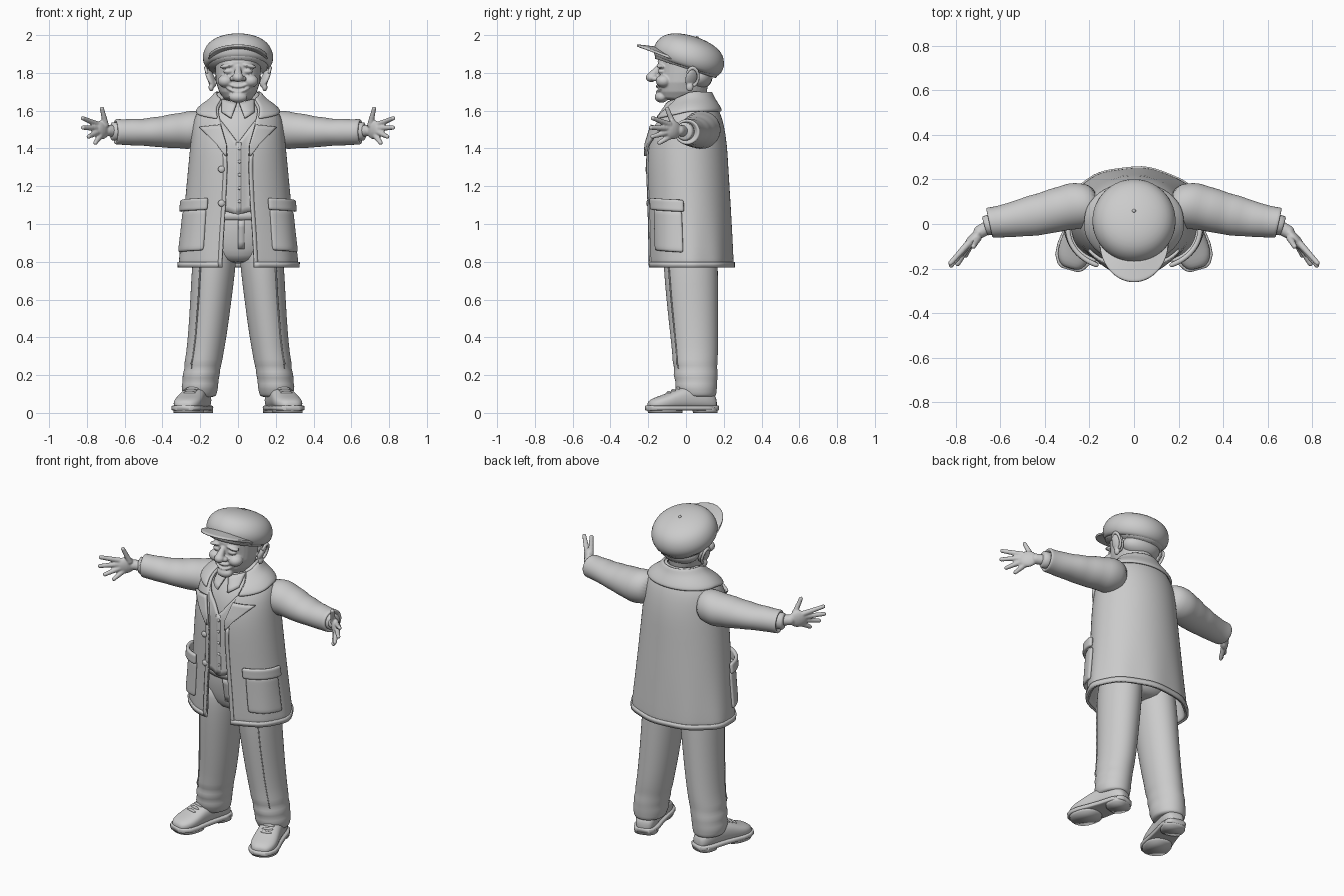
import bpy, bmesh, math
from mathutils import Matrix, Vector

if "Cube" in bpy.data.objects:
    bpy.data.objects.remove(bpy.data.objects["Cube"])

clay = bpy.data.materials.new("plain_grey")
clay.use_nodes = True
GREY = (0.6, 0.6, 0.6, 1)
clay.diffuse_color = GREY
clay.node_tree.nodes["Principled BSDF"].inputs["Base Color"].default_value = GREY


def finish(name, bm, mirror=False, thick=0, subsurf=0, voxel=0, smooth=4):
    bmesh.ops.recalc_face_normals(bm, faces=bm.faces)
    me = bpy.data.meshes.new(name)
    bm.to_mesh(me)
    bm.free()
    me.materials.append(clay)
    ob = bpy.data.objects.new(name, me)
    bpy.context.collection.objects.link(ob)
    for p in me.polygons:
        p.use_smooth = True
    if mirror:
        ob.modifiers.new("Mirror", 'MIRROR').use_mirror_merge = False
    if thick:
        m = ob.modifiers.new("Solidify", 'SOLIDIFY')
        m.thickness, m.offset = thick, 0
    if voxel:
        m = ob.modifiers.new("Remesh", 'REMESH')
        m.mode, m.voxel_size, m.use_smooth_shade = 'VOXEL', voxel, True
        m = ob.modifiers.new("Smooth", 'SMOOTH')
        m.iterations, m.factor = smooth, 0.5
    if subsurf:
        ob.modifiers.new("Subsurf", 'SUBSURF').levels = subsurf
        ob.modifiers["Subsurf"].render_levels = subsurf
    return ob


def add_tube(bm, rings, axis='Z', n=24, e=1.0, lean=0.0, mat=Matrix()):
    """Loft ellipses (x, y, z, a, b) lying across the given axis."""
    loops = []
    for x, y, z, a, b in rings:
        loop = []
        for i in range(n):
            t = math.tau * i / n
            c, s = math.cos(t), math.sin(t)
            p = a * math.copysign(abs(c) ** e, c)
            q = b * math.copysign(abs(s) ** e, s)
            d = {'Z': (p, q, 0), 'X': (lean * p, p, q), 'Y': (p, 0, q)}[axis]
            loop.append(bm.verts.new(mat @ (Vector((x, y, z)) + Vector(d))))
        loops.append(loop)
    for l, m in zip(loops, loops[1:]):
        for i in range(n):
            j = (i + 1) % n
            bm.faces.new((l[i], l[j], m[j], m[i]))
    bm.faces.new(loops[0])
    bm.faces.new(loops[-1])


def tube(name, rings, axis='Z', n=24, e=1.0, lean=0.0, mat=Matrix(), **kw):
    bm = bmesh.new()
    add_tube(bm, rings, axis, n, e, lean, mat)
    return finish(name, bm, **kw)


def surf(name, f, us, vs, **kw):
    """Open sheet of points f(u, v) with u and v in 0..1."""
    bm = bmesh.new()
    g = [[bm.verts.new(f(i / us, j / vs)) for i in range(us + 1)] for j in range(vs + 1)]
    for r, s in zip(g, g[1:]):
        for i in range(us):
            bm.faces.new((r[i], r[i + 1], s[i + 1], s[i]))
    return finish(name, bm, **kw)


def blob(bm, loc, size, rot=(0, 0, 0)):
    m = Matrix.Translation(loc)
    for ang, ax in zip(rot, "XYZ"):
        m = m @ Matrix.Rotation(ang, 4, ax)
    bmesh.ops.create_uvsphere(bm, u_segments=20, v_segments=12, radius=1,
                              matrix=m @ Matrix.Diagonal((*size, 1)))


def limb(bm, a, b, r, r2):
    a, b = Vector(a), Vector(b)
    for i in range(9):
        k = i / 8
        rad = r + (r2 - r) * k
        blob(bm, a.lerp(b, k), (rad, rad, rad))


# Coat rows: height, half width, front y, back y, half opening, front drop
ROWS = [(0.77, .315, -.195, .25, .085, 0), (0.8, .316, -.197, .25, .083, 0), (0.95, .297, -.2, .243, .075, 0),
        (1.1, .28, -.203, .235, .065, 0), (1.3, .262, -.21, .222, .056, 0),
        (1.42, .25, -.208, .216, .062, 0), (1.52, .24, -.185, .2, .09, 0),
        (1.58, .222, -.15, .182, .105, 0), (1.625, .185, -.115, .16, .11, .01),
        (1.66, .13, -.085, .135, .09, .02), (1.7, .1, -.07, .118, .075, .04)]


def row(z):
    z = min(max(z, ROWS[0][0]), ROWS[-1][0])
    for a, b in zip(ROWS, ROWS[1:]):
        if z <= b[0]:
            k = (z - a[0]) / (b[0] - a[0])
            return [p + (q - p) * k for p, q in zip(a, b)]


def coat_at(t, z, off=0):
    z, w, yf, yb, gap, drop = row(z)
    fold = 1 + 0.012 * math.sin(9 * t) * max(0, 1.1 - z) / 0.33
    d = (yb - yf) / 2
    return Vector(((w * fold + off) * math.sin(t), (yf + yb) / 2 - (d * fold + off) * math.cos(t),
                   z - drop * max(0, math.cos(t))))


def coat_front(x, z, off=0):
    return coat_at(math.asin(max(-1, min(1, x / row(z)[1]))), z, off)


def around(u, z):
    r = row(z)
    t0 = math.asin(r[4] / r[1])
    return t0 + (math.tau - 2 * t0) * u


def coat_shell(u, v):
    k = v * (len(ROWS) - 1)
    z = ROWS[round(k)][0]
    return coat_at(around(u, z), z, -.008)


def collar_band(u, v):
    front = max(0, math.cos(around(u, 1.62)))
    z = 1.595 - .05 * front + (.11 + .03 * front) * v
    return coat_at(around(u, z), z, .012)


surf("coat", coat_shell, 56, len(ROWS) - 1, thick=.02, subsurf=1)
surf("coat_collar", collar_band, 40, 5, thick=.016, subsurf=1)
surf("coat_hem", lambda u, v: coat_at(around(u, .8), .77 + .03 * v, .002), 56, 1, thick=.012)


# Lapels, pockets, flaps and front edges follow the coat surface
def lapel(u, v):
    z = 1.36 + .165 * v
    inner = row(z)[4] - .004
    return coat_front(inner + (.008 + .098 * v) * u, z - .012 * u * v, .012)


def pocket(t0, t1, z0, z1, off):
    return lambda u, v: coat_at(t0 + (t1 - t0) * u, z0 + (z1 - z0) * v - .012 * u,
                                off + .012 * math.sin(math.pi * u))


surf("lapels", lapel, 8, 8, thick=.014, mirror=True)
surf("coat_front_edges", lambda u, v: coat_front(row(.77 + .6 * v)[4] + .02 * u, .77 + .6 * v, .002),
     2, 20, thick=.01, mirror=True)
surf("patch_pockets", pocket(.62, 1.4, .86, 1.08, .006), 10, 8, thick=.018, mirror=True, subsurf=1)
surf("pocket_flaps", pocket(.56, 1.46, 1.075, 1.14, .02), 10, 4, thick=.022, mirror=True, subsurf=1)

# Coat and waistcoat buttons
bm = bmesh.new()
for z in (1.11, 1.29):
    blob(bm, coat_front(-.085, z, .008), (.018, .01, .018))
for i in range(5):
    blob(bm, coat_front(.008, 1.12 + .07 * i, -.006), (.009, .006, .009))
finish("buttons", bm)

# Torso in a shirt, and the waistcoat over it
tube("shirt", [(0, (r[2] + r[3]) / 2, r[0], r[1] - .035, (r[3] - r[2]) / 2 - .032)
               for r in ROWS[3:]], subsurf=1)


def waistcoat(u, v):
    x = .115 * (2 * u - 1)
    z0, z1 = 1.05 + .25 * abs(x), 1.43 + 1.2 * abs(x)
    return coat_front(x, z0 + (z1 - z0) * v, -.02 + .004 * math.cos(60 * x))


surf("waistcoat", waistcoat, 20, 14, thick=.014)
surf("waistcoat_placket", lambda u, v: coat_front(-.012 + .03 * u, 1.06 + .37 * v, -.012), 2, 12, thick=.008)


def shirt_collar(u, v):
    a = Vector((.006, -.098, 1.64)).lerp(Vector((.085, -.04, 1.66)), u)
    b = Vector((.035, -.15, 1.56)).lerp(Vector((.085, -.11, 1.59)), u)
    return a.lerp(b, v) + Vector((0, -.012 * math.sin(math.pi * u), 0))


surf("shirt_collar", shirt_collar, 6, 4, thick=.012, mirror=True)
tube("collar_stand", [(0, .02, 1.58, .1, .115), (0, .02, 1.63, .088, .105), (0, .02, 1.655, .082, .095)])

# Sleeves with soft folds, and shirt cuffs
tube("sleeves", [(.15, .085, 1.505, .085, .08), (.22, .085, 1.502, .1, .1), (.27, .08, 1.496, .105, .102),
                 (.31, .072, 1.494, .097, .092), (.36, .06, 1.492, .098, .092), (.41, .046, 1.487, .09, .08),
                 (.45, .038, 1.488, .092, .08), (.5, .028, 1.485, .082, .07), (.55, .018, 1.487, .077, .073),
                 (.6, .01, 1.486, .07, .067), (.64, .006, 1.488, .069, .069), (.65, .005, 1.488, .067, .067),
                 (.65, .005, 1.488, .05, .05), (.62, .008, 1.488, .045, .045)],
     axis='X', lean=.22, mirror=True, subsurf=1)
tube("shirt_cuffs", [(.61, .004, 1.49, .045, .05), (.665, -.008, 1.49, .043, .048), (.67, -.01, 1.49, .036, .04)],
     axis='X', lean=.3, mirror=True)

# Hands with spread fingers
bm = bmesh.new()
limb(bm, (.63, .0, 1.49), (.69, -.035, 1.495), .031, .03)
blob(bm, (.722, -.07, 1.498), (.056, .024, .05), (0, 0, -.85))
FINGERS = [((.745, -.09, 1.528), (.822, -.175, 1.56)), ((.75, -.1, 1.507), (.82, -.185, 1.51)),
           ((.745, -.1, 1.485), (.79, -.178, 1.463)), ((.73, -.085, 1.465), (.755, -.14, 1.43)),
           ((.7, -.065, 1.525), (.72, -.1, 1.61))]
for a, b in FINGERS:
    limb(bm, a, b, .0165, .012)
finish("hands", bm, mirror=True, voxel=.005, smooth=3)

# Trousers: seat, waistband, fly and legs with gathered hems
tube("trouser_seat", [(0, .02, 1.12, .2, .165), (0, .02, 1.0, .215, .165), (0, .022, .9, .22, .155),
                      (0, .025, .83, .19, .14), (0, .025, .79, .1, .11)], subsurf=1)
tube("waistband", [(0, .018, z, .21, .178) for z in (1.02, 1.065)])
surf("fly", lambda u, v: Vector((.0 + .035 * u, -.15 + .03 * (1 - v), .87 + .15 * v)), 2, 4, thick=.012)
legs = [(.11, .022, .95, .1, .135), (.12, .024, .85, .114, .143), (.129, .025, .77, .117, .145),
        (.143, .033, .6, .11, .138), (.163, .044, .4, .103, .127), (.178, .049, .3, .099, .121),
        (.185, .047, .265, .101, .12), (.188, .053, .235, .094, .113), (.196, .049, .2, .101, .12),
        (.198, .056, .17, .093, .11), (.202, .052, .14, .1, .114), (.203, .058, .11, .092, .104),
        (.203, .062, .085, .088, .098), (.203, .062, .085, .06, .07)]
tube("trouser_legs", legs, mirror=True, subsurf=1)


def crease(u, v):
    k = v * 5
    i = min(int(k), 4) + 2
    p, q = Vector(legs[i]), Vector(legs[i + 1])
    x, y, z, a, b = p.lerp(q, k - i + 2)
    t = -.95 + .05 * u
    return Vector((x + (a + .001) * math.cos(t), y + (b + .001) * math.sin(t), z))


surf("trouser_seams", crease, 2, 20, thick=.006, mirror=True)

# Shoes turned outwards: sole, heel, upper, tongue
turn = Matrix.Translation((.23, 0, 0)) @ Matrix.Rotation(.28, 4, 'Z')
shape = [(.165, .03, .075), (.15, .05, .1), (.1, .065, .14), (.02, .065, .15), (-.05, .07, .13),
         (-.11, .077, .1), (-.16, .073, .085), (-.195, .052, .07), (-.208, .03, .055)]
tube("shoe_uppers", [(0, y, (h + .015) / 2, w, (h - .015) / 2) for y, w, h in shape],
     axis='Y', e=.8, mat=turn, mirror=True, subsurf=1)
tube("shoe_soles", [(0, y * 1.03, .026, w + .008, .014) for y, w, h in shape],
     axis='Y', e=.35, mat=turn, mirror=True)
tube("shoe_heels", [(0, .105, 0, .066, .062), (0, .105, .03, .068, .064)], mat=turn, e=.75, mirror=True)
tube("shoe_tread", [(0, -.115, 0, .077, .09), (0, -.115, .025, .079, .095)], mat=turn, e=.85, mirror=True)
bm = bmesh.new()
for i in range(3):
    blob(bm, turn @ Vector((0, -.045 - .025 * i, .128 - .011 * i)), (.034, .008, .01), (0, 0, .28))
finish("shoe_laces", bm, mirror=True)

# Head with nose, cheeks, brows, closed eyes, smile and ears
bm = bmesh.new()
head = [(1.58, .068, -.05, .1), (1.65, .07, -.065, .1), (1.668, .078, -.135, .1), (1.7, .1, -.147, .11),
        (1.75, .116, -.15, .12), (1.8, .12, -.148, .13), (1.86, .122, -.15, .13), (1.91, .1, -.12, .1)]
add_tube(bm, [(0, (f + b) / 2, z, w, (b - f) / 2) for z, w, f, b in head], n=32)
blob(bm, (0, -.13, 1.672), (.05, .036, .03))
limb(bm, (0, -.148, 1.825), (0, -.183, 1.78), .015, .025)
blob(bm, (0, -.184, 1.776), (.03, .029, .025))
for s in (1, -1):
    blob(bm, (s * .026, -.165, 1.77), (.017, .02, .015))
    blob(bm, (s * .066, -.118, 1.757), (.042, .042, .034))
    blob(bm, (s * .05, -.128, 1.808), (.028, .022, .014))
    blob(bm, (s * .055, -.132, 1.838), (.042, .024, .012), (0, s * .2, 0))
    blob(bm, (s * .145, .03, 1.775), (.016, .036, .056), (-.2, s * .4, s * .5))
    blob(bm, (s * .142, .02, 1.725), (.014, .02, .024))
    for i in range(5):
        x, lift = .014 * i, .0012 * i * i
        blob(bm, (s * x, -.147 + 1.6 * x * x * 3, 1.728 + lift), (.012, .014, .009))
        blob(bm, (s * x * .9, -.147 + 1.6 * x * x * 3, 1.7 + lift), (.012, .013, .008))
finish("head", bm, voxel=.005, smooth=3)

# Ear rims and hair at the nape
for s, side in ((1, "left"), (-1, "right")):
    bm = bmesh.new()
    for i in range(15):
        t = -1.3 + 3.9 * i / 14
        blob(bm, (s * (.158 + .014 * math.sin(t)), .035 + .03 * math.cos(t), 1.78 + .046 * math.sin(t)),
             (.009, .009, .011))
    finish(side + "_ear_rim", bm, voxel=.005, smooth=3)
bm = bmesh.new()
blob(bm, (0, .06, 1.775), (.122, .08, .065))
finish("hair", bm)

# Flat cap, tilted back, with a curved peak
tilt = Matrix.Translation((0, 0, 1.835)) @ Matrix.Rotation(-.31, 4, 'X')
dome = [(.7, .01), (.86, -.008), (.95, .012), (1, .045), (.97, .08), (.86, .118), (.66, .143), (.4, .158), (.12, .164)]
tube("cap", [(0, 0, h, .19 * s, .195 * s) for s, h in dome], n=32, mat=tilt, subsurf=1)
tube("cap_band", [(0, 0, -.012, .155, .17), (0, 0, .03, .172, .18)], n=32, mat=tilt)
tube("cap_button", [(0, .01, .155, .012, .012), (0, .01, .17, .006, .006)], n=12, mat=tilt)


def peak(u, v):
    t = math.radians(-72 + 144 * u)
    reach = .15 + .1 * v * math.cos(t) ** .6
    return Vector((.155 / .15 * reach * math.sin(t) * (1 - .22 * v), -.012 - reach * math.cos(t),
                   1.845 + .088 * math.cos(t) ** 1.2 + .012 * v))


surf("cap_peak", peak, 28, 6, thick=.014, subsurf=1)
